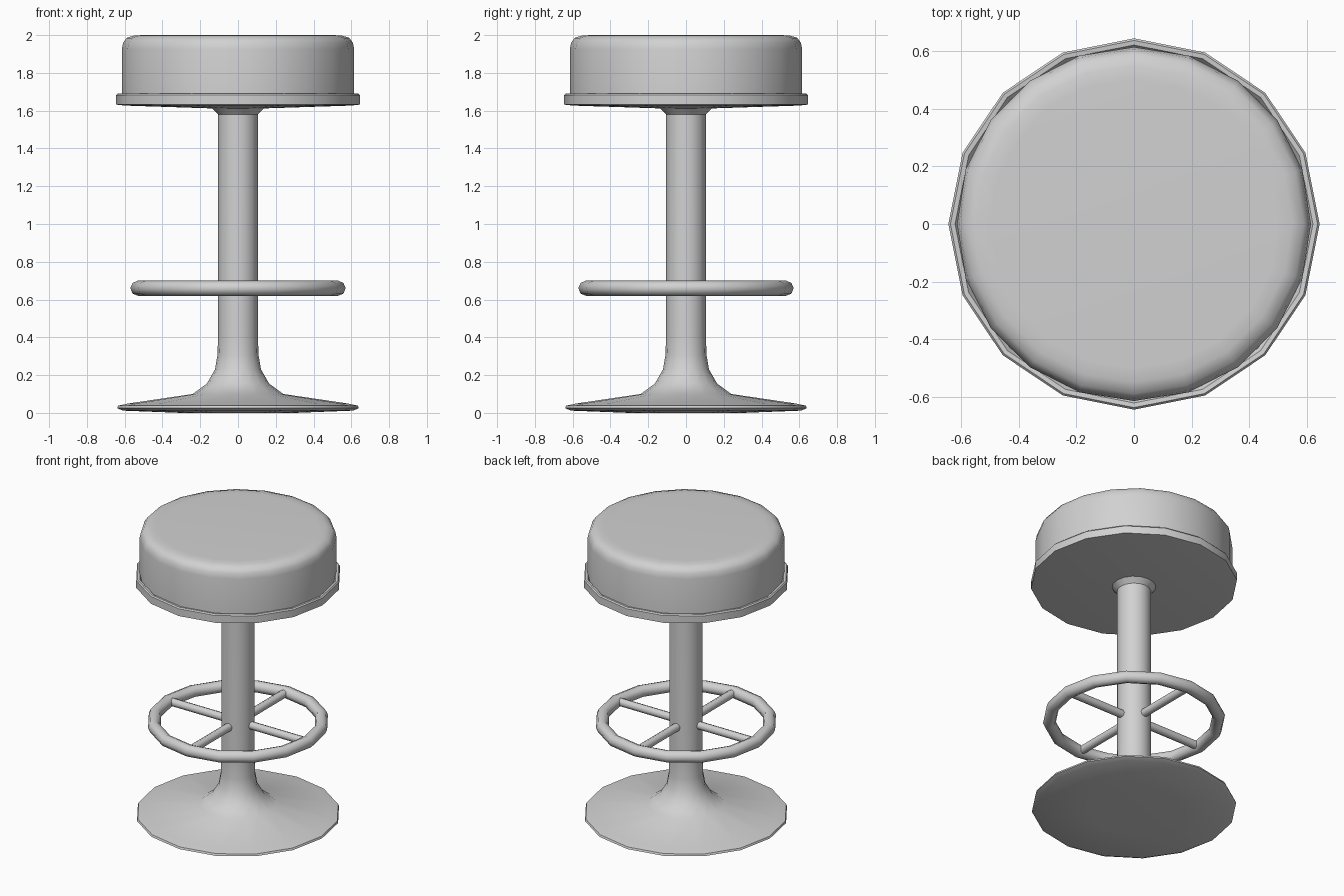
import bpy
import math
from mathutils import Vector

cube = bpy.data.objects.get("Cube")
if cube:
    bpy.data.objects.remove(cube, do_unlink=True)

# Single grey finish
grey = bpy.data.materials.new("plain_grey")
grey.use_nodes = True
colour = (0.64, 0.64, 0.64, 1)
grey.diffuse_color = colour
grey.node_tree.nodes["Principled BSDF"].inputs["Base Color"].default_value = colour


def finish(obj, name, angle=40):
    obj.name = name
    obj.data.materials.append(grey)
    bpy.ops.object.select_all(action="DESELECT")
    obj.select_set(True)
    bpy.context.view_layer.objects.active = obj
    bpy.ops.object.shade_smooth_by_angle(angle=math.radians(angle))
    return obj


def lathe(name, profile, sides):
    """Turn an (r, z) profile, listed bottom to top, around the z axis."""
    verts, faces, rings = [], [], []
    for r, z in profile:
        rings.append(len(verts))
        for i in range(sides):
            a = 2 * math.pi * i / sides
            verts.append((r * math.cos(a), r * math.sin(a), z))
    for low, high in zip(rings, rings[1:]):
        for i in range(sides):
            j = (i + 1) % sides
            faces.append((low + i, low + j, high + j, high + i))
    faces.append(tuple(reversed(range(sides))))
    faces.append(tuple(range(rings[-1], rings[-1] + sides)))
    mesh = bpy.data.meshes.new(name)
    mesh.from_pydata(verts, [], faces)
    obj = bpy.data.objects.new(name, mesh)
    bpy.context.collection.objects.link(obj)
    return finish(obj, name)


# Flared pedestal and column, opening again under the seat
lathe("pedestal", [
    (0.30, 0.0), (0.61, 0.012), (0.64, 0.025), (0.635, 0.038), (0.58, 0.05),
    (0.24, 0.10), (0.165, 0.155), (0.122, 0.23), (0.108, 0.31), (0.106, 0.42),
    (0.106, 1.58), (0.115, 1.59), (0.145, 1.62)], 16)

# Seat tray with a raised lip
lathe("seat_tray", [
    (0.14, 1.612), (0.60, 1.627), (0.645, 1.632),
    (0.645, 1.682), (0.638, 1.69), (0.622, 1.688), (0.61, 1.67)], 16)

# Padded cushion with a rounded top edge
lathe("seat_cushion", [
    (0.615, 1.66), (0.615, 1.925), (0.608, 1.96),
    (0.59, 1.985), (0.55, 1.998), (0.50, 2.0)], 20)

# Foot ring
bpy.ops.mesh.primitive_torus_add(
    major_segments=16, minor_segments=8, major_radius=0.53,
    minor_radius=0.04, location=(0, 0, 0.66))
finish(bpy.context.object, "foot_ring", 50)

# Four spokes joining the ring to the column
for k, side in enumerate(("left", "back", "right", "front")):
    a = k * math.pi / 2
    direction = Vector((math.cos(a), math.sin(a), 0))
    bpy.ops.mesh.primitive_cylinder_add(
        vertices=8, radius=0.027, depth=0.42,
        location=direction * 0.30 + Vector((0, 0, 0.66)),
        rotation=direction.to_track_quat("Z", "Y").to_euler())
    finish(bpy.context.object, side + "_spoke", 50)
